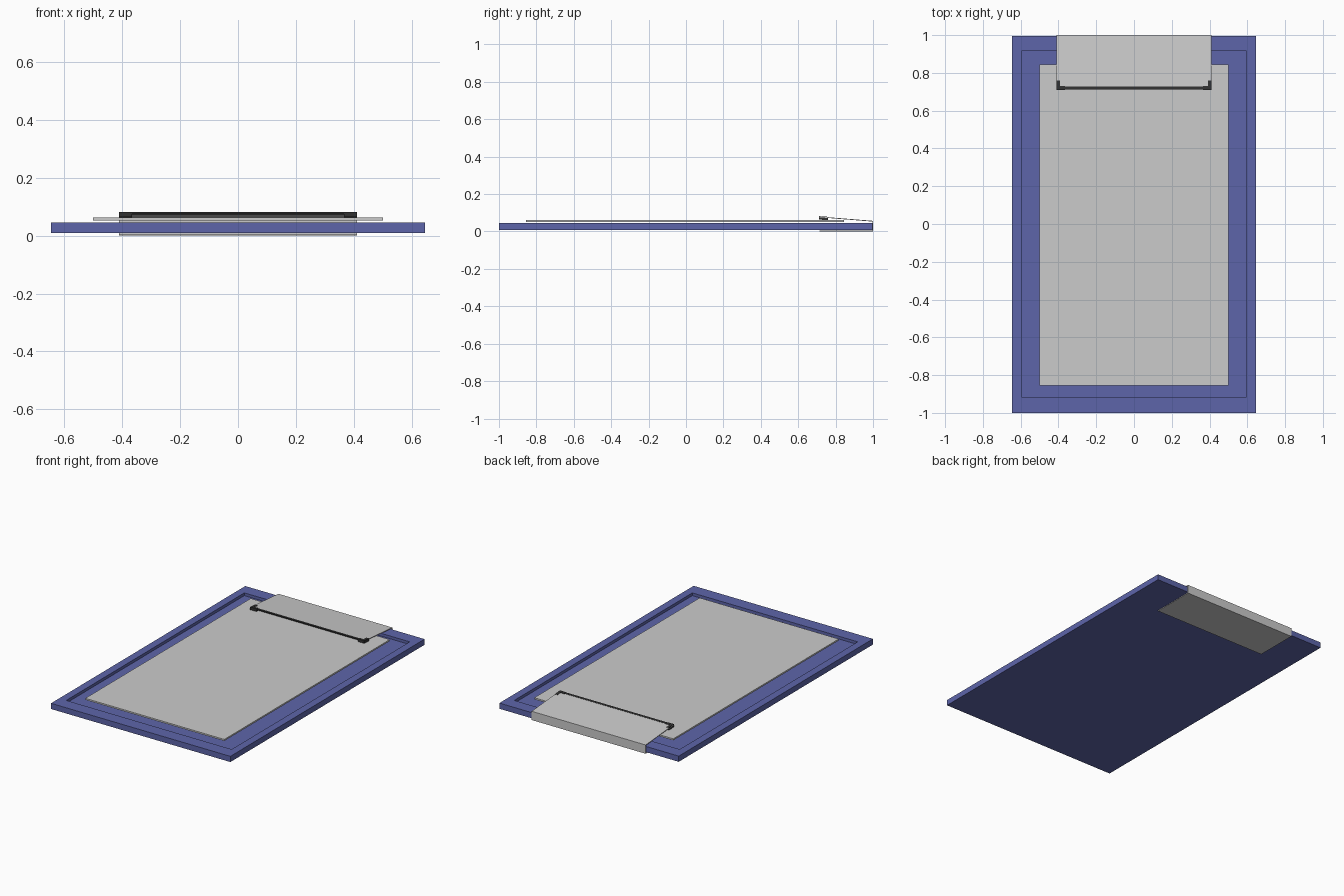
import bpy, bmesh
from mathutils import Vector

if "Cube" in bpy.data.objects:
    bpy.data.objects.remove(bpy.data.objects["Cube"])


def material(name, color):
    m = bpy.data.materials.new(name)
    m.diffuse_color = color
    m.use_nodes = True
    m.node_tree.nodes["Principled BSDF"].inputs["Base Color"].default_value = m.diffuse_color
    return m


BLUE = material("blue_board", (0.11, 0.13, 0.40, 1))
CLEAR = material("clear_grey", (0.55, 0.58, 0.58, 0.5))
DARK = material("dark_trim", (0.03, 0.03, 0.03, 1))


def finish(name, bm, mat=None):
    bmesh.ops.recalc_face_normals(bm, faces=bm.faces)
    me = bpy.data.meshes.new(name)
    bm.to_mesh(me)
    bm.free()
    ob = bpy.data.objects.new(name, me)
    bpy.context.collection.objects.link(ob)
    if mat:
        me.materials.append(mat)
    return ob


def box(name, lo, hi, mat=None):
    lo, hi = Vector(lo), Vector(hi)
    bm = bmesh.new()
    bmesh.ops.create_cube(bm, size=1)
    bmesh.ops.scale(bm, vec=hi - lo, verts=bm.verts)
    bmesh.ops.translate(bm, vec=(lo + hi) / 2, verts=bm.verts)
    return finish(name, bm, mat)


def extrude_x(name, profile, x0, x1, mat=None):
    """Extrude a closed (y, z) outline along x."""
    bm = bmesh.new()
    face = bm.faces.new([bm.verts.new((x0, y, z)) for y, z in profile])
    ext = bmesh.ops.extrude_face_region(bm, geom=[face])
    bmesh.ops.translate(bm, vec=(x1 - x0, 0, 0),
                        verts=[v for v in ext["geom"] if isinstance(v, bmesh.types.BMVert)])
    return finish(name, bm, mat)


def slope(y):
    """Height of the top of the slanted clip plate."""
    return 0.057 + (1.0 - y) * 0.08


def slanted(name, x0, x1, y0, y1, low, high, mat):
    extrude_x(name, [(y0, slope(y0) + low), (y1, slope(y1) + low),
                     (y1, slope(y1) + high), (y0, slope(y0) + high)], x0, x1, mat)


# board with a recessed tray
board = box("board", (-0.645, -1, 0.009), (0.645, 0.996, 0.046), BLUE)
bm = bmesh.new()
bm.from_mesh(board.data)
top = max(bm.faces, key=lambda f: f.calc_center_median().z)
new = bmesh.ops.extrude_discrete_faces(bm, faces=[top])["faces"][0]
bm.free()
bm = bmesh.new()
bm.from_mesh(board.data)
bm.faces.ensure_lookup_table()
top = max(bm.faces, key=lambda f: f.calc_center_median().z)
bmesh.ops.inset_individual(bm, faces=[top], thickness=0.05)
for v in top.verts:
    v.co.x = 0.595 if v.co.x > 0 else -0.595
    v.co.y = 0.915 if v.co.y > 0 else -0.915
ext = bmesh.ops.extrude_discrete_faces(bm, faces=[top])["faces"][0]
rim = [v.co.copy() for v in ext.verts]
bmesh.ops.translate(bm, vec=(0, 0, -0.018), verts=ext.verts)
bm.to_mesh(board.data)
bm.free()

# paper stack
box("paper", (-0.5, -0.855, 0.052), (0.5, 0.845, 0.062))

# translucent clip: lower plate, back wall and slanted upper plate in one bent sheet
t = 0.004
extrude_x("clip_sheet", [
    (0.715, 0), (1, 0), (1, slope(1)), (0.712, slope(0.712)),
    (0.712, slope(0.712) - t), (1 - t, slope(1) - t), (1 - t, t), (0.715, t)],
    -0.41, 0.41, CLEAR)

# dark trim on the free edge of the clip
slanted("clip_front_bar", -0.41, 0.41, 0.711, 0.727, -0.006, 0.001, DARK)
for side, s in (("left", -1), ("right", 1)):
    for part, a, b, y1 in (("corner_side", 0.392, 0.41, 0.76), ("corner_front", 0.365, 0.41, 0.73)):
        x0, x1 = sorted((s * a, s * b))
        slanted(f"clip_{part}_{side}", x0, x1, 0.71, y1, -0.016, 0.002, DARK)
